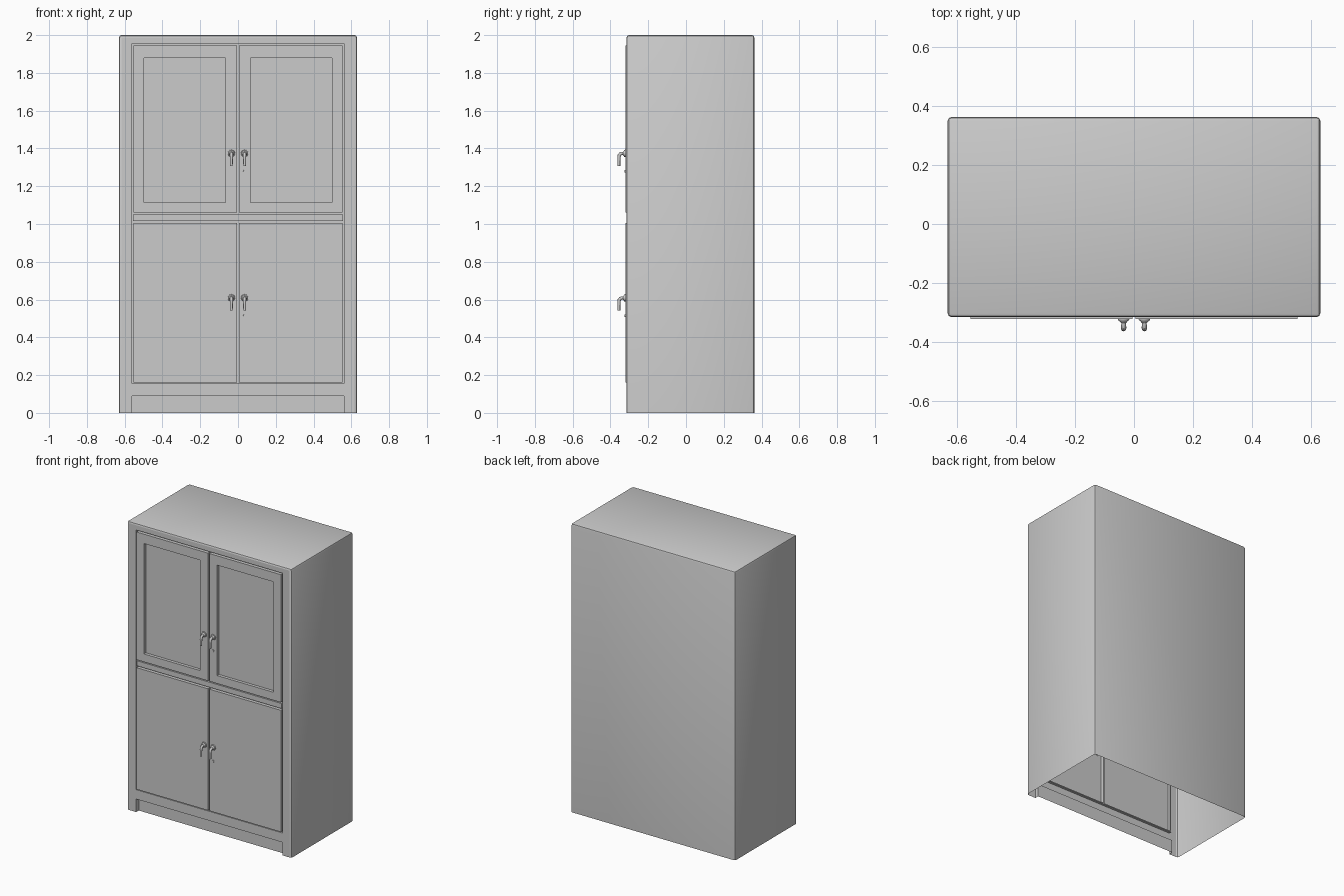
import bpy, bmesh, math
from mathutils import Matrix, Vector

if "Cube" in bpy.data.objects:
    bpy.data.objects.remove(bpy.data.objects["Cube"])

W, BACK, FRONT, H, B = 0.63, 0.362, -0.315, 2.0, 0.013
DOOR, GROOVE, PANEL, KICK = -0.321, -0.298, -0.300, -0.287


def finish(name, bm):
    me = bpy.data.meshes.new(name)
    bm.to_mesh(me)
    bm.free()
    ob = bpy.data.objects.new(name, me)
    bpy.context.collection.objects.link(ob)
    return ob


def smooth(ob):
    bpy.ops.object.select_all(action='DESELECT')
    ob.select_set(True)
    bpy.context.view_layer.objects.active = ob
    bpy.ops.object.shade_smooth_by_angle(angle=math.radians(35))


def relief(name, xs, zs, depth, base=None):
    """Stepped sheet: one face per grid cell, walls where depth changes."""
    bm = bmesh.new()
    nx, nz = len(xs) - 1, len(zs) - 1

    def quad(pts):
        bm.faces.new([bm.verts.new(p) for p in pts])

    def d(i, j):
        if 0 <= i < nx and 0 <= j < nz:
            return depth((xs[i] + xs[i + 1]) / 2, (zs[j] + zs[j + 1]) / 2)
        return base

    for i in range(-1, nx):
        for j in range(-1, nz):
            y, yr, yu = d(i, j), d(i + 1, j), d(i, j + 1)
            if i >= 0 and j >= 0 and y is not None:
                quad([(xs[i], y, zs[j]), (xs[i + 1], y, zs[j]),
                      (xs[i + 1], y, zs[j + 1]), (xs[i], y, zs[j + 1])])
            if j >= 0 and None not in (y, yr) and y != yr:
                x = xs[i + 1]
                quad([(x, y, zs[j]), (x, yr, zs[j]), (x, yr, zs[j + 1]), (x, y, zs[j + 1])])
            if i >= 0 and None not in (y, yu) and y != yu:
                z = zs[j + 1]
                quad([(xs[i], y, z), (xs[i + 1], y, z), (xs[i + 1], yu, z), (xs[i], yu, z)])
    bmesh.ops.remove_doubles(bm, verts=bm.verts, dist=1e-5)
    bmesh.ops.recalc_face_normals(bm, faces=bm.faces)
    bm.normal_update()
    if sum(f.normal.y * f.calc_area() for f in bm.faces) > 0:
        bmesh.ops.reverse_faces(bm, faces=bm.faces)
    return finish(name, bm)


# hollow carcass: sides, back and top, open underneath
bm = bmesh.new()
bmesh.ops.create_cube(bm, size=1)
for v in bm.verts:
    v.co = (v.co.x * 2 * W, FRONT if v.co.y < 0 else BACK, H if v.co.z > 0 else 0)
bmesh.ops.bevel(bm, geom=[e for e in bm.edges if max(v.co.z for v in e.verts) > 0.1],
                offset=B, segments=2, profile=0.5, affect='EDGES')
bm.normal_update()
bmesh.ops.delete(bm, geom=[f for f in bm.faces if f.normal.z < -0.9 or f.normal.y < -0.99],
                 context='FACES')
smooth(finish("carcass", bm))


# face frame with door openings, middle bar and recessed plinth
def frame_depth(x, z):
    if abs(x) > 0.56 or 0.09 < z < 0.155 or z > 1.955:
        return FRONT
    if z < 0.09:
        return KICK
    if 1.015 < z < 1.05 and abs(x) < 0.555:
        return FRONT
    if 0.005 < abs(x) < 0.553 and (0.162 < z < 1.005 or 1.06 < z < 1.945):
        return None
    return GROOVE


half = [0.005, 0.553, 0.555, 0.56, W - B]
relief("face_frame", [-x for x in reversed(half)] + half,
       [0, 0.09, 0.155, 0.162, 1.005, 1.015, 1.05, 1.06, 1.945, 1.955, H - B], frame_depth)


def panel_depth(x, z):
    return PANEL if 0.065 < abs(x) < 0.497 and 1.115 < z < 1.88 else DOOR


def disc(name, x, z, r1, r2, y0, y1):
    bm = bmesh.new()
    m = Matrix.Translation((x, (y0 + y1) / 2, z)) @ Matrix.Rotation(math.pi / 2, 4, 'X')
    bmesh.ops.create_cone(bm, cap_ends=True, segments=20, radius1=r1, radius2=r2,
                          depth=abs(y1 - y0), matrix=m)
    smooth(finish(name, bm))


def lever(name, x, z):
    """Round bar coming out of the door and bending down."""
    path = [(-0.318, 0), (-0.338, 0), (-0.348, -0.003), (-0.353, -0.010),
            (-0.355, -0.022), (-0.355, -0.066)]
    radii = [0.008, 0.008, 0.009, 0.009, 0.008, 0.007]
    pts = [Vector((x, y, z + dz)) for y, dz in path]
    bm = bmesh.new()
    rings = []
    for k, p in enumerate(pts):
        t = (pts[min(k + 1, len(pts) - 1)] - pts[max(k - 1, 0)]).normalized()
        n = Vector((1, 0, 0)).cross(t)
        rings.append([bm.verts.new(p + radii[k] * (Vector((math.cos(a), 0, 0)) + n * math.sin(a)))
                      for a in [q * math.tau / 12 for q in range(12)]])
    for a, b in zip(rings, rings[1:]):
        for q in range(12):
            bm.faces.new([a[q], a[(q + 1) % 12], b[(q + 1) % 12], b[q]])
    bm.faces.new(rings[0])
    bm.faces.new(rings[-1])
    bmesh.ops.recalc_face_normals(bm, faces=bm.faces)
    smooth(finish(name, bm))


# doors with their handles and locks
for side, s in (("left", -1), ("right", 1)):
    xs = sorted(s * x for x in (0.005, 0.065, 0.497, 0.553))
    relief(f"upper_door_{side}", xs, [1.06, 1.115, 1.88, 1.945], panel_depth, GROOVE)
    relief(f"lower_door_{side}", [xs[0], xs[-1]], [0.162, 1.005], lambda x, z: DOOR, GROOVE)
    for row, z in (("upper", 1.374), ("lower", 0.609)):
        x = s * 0.035
        disc(f"{row}_handle_plate_{side}", x, z, 0.020, 0.018, -0.318, -0.327)
        disc(f"{row}_handle_collar_{side}", x, z, 0.015, 0.009, -0.327, -0.334)
        lever(f"{row}_handle_{side}", x, z)
        if s > 0:
            disc(f"{row}_lock", x, z - 0.095, 0.008, 0.007, -0.318, -0.325)
